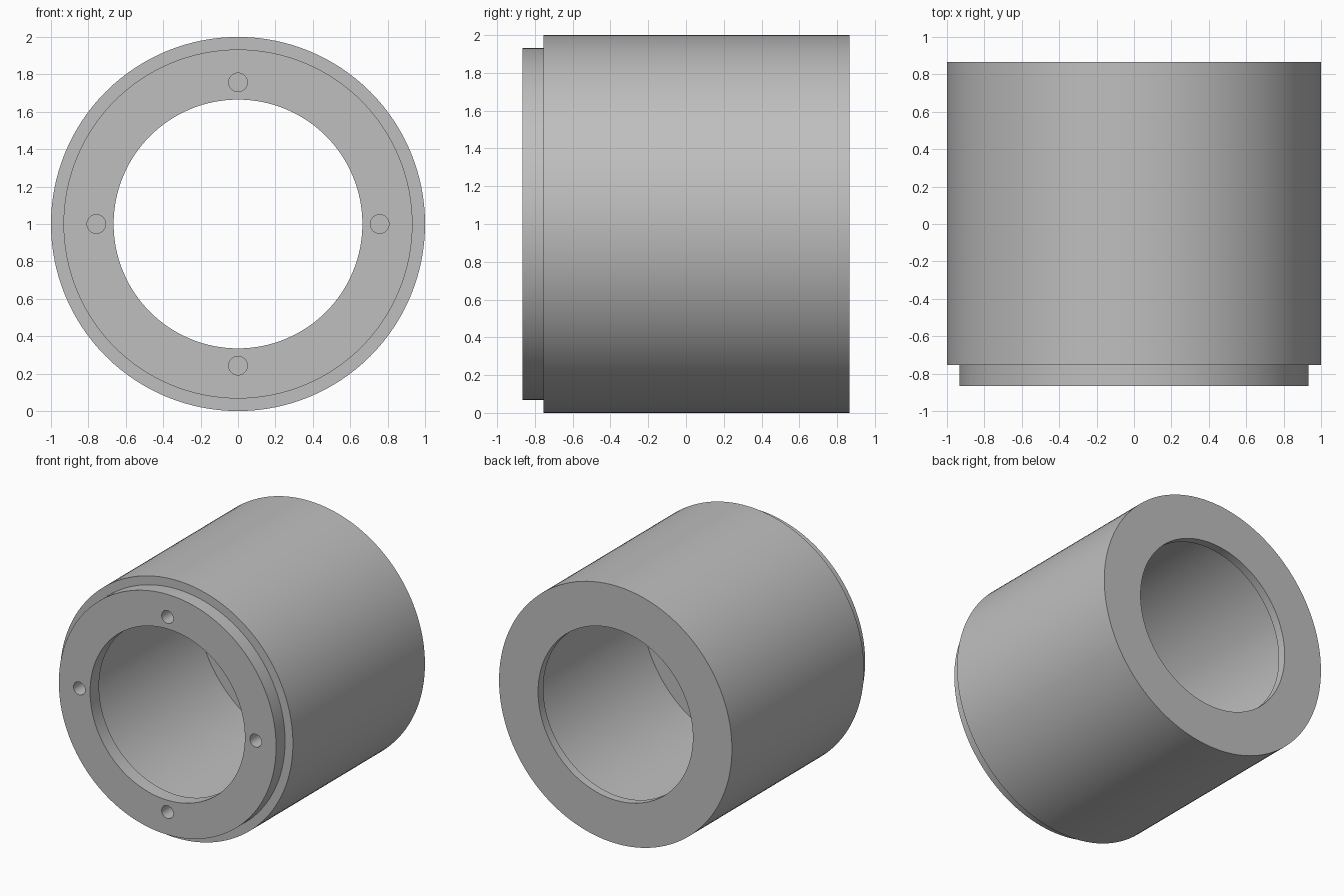
import bpy, bmesh, math
from mathutils import Matrix, Vector

cube = bpy.data.objects.get("Cube")
if cube:
    bpy.data.objects.remove(cube, do_unlink=True)

SEGMENTS = 128
FRONT, BACK = -0.865, 0.865
SHOULDER = -0.755           # step on the outside, also the inner face of the front wall
BACK_WALL = 0.80            # inner face of the back wall
OUTER, SPIGOT, CAVITY, BORE = 1.0, 0.933, 0.915, 0.665
HOLE_CIRCLE, HOLE_RADIUS = 0.757, 0.05

grey = bpy.data.materials.new("plain grey")
grey.use_nodes = True
colour = (0.52, 0.52, 0.52, 1)
grey.diffuse_color = colour
grey.node_tree.nodes["Principled BSDF"].inputs["Base Color"].default_value = colour


def add_object(name, bm):
    bmesh.ops.recalc_face_normals(bm, faces=bm.faces)
    mesh = bpy.data.meshes.new(name)
    bm.to_mesh(mesh)
    bm.free()
    mesh.materials.append(grey)
    obj = bpy.data.objects.new(name, mesh)
    bpy.context.collection.objects.link(obj)
    return obj


# Hollow sleeve: closed (radius, y) profile turned around the y axis
profile = [(BORE, FRONT), (SPIGOT, FRONT), (SPIGOT, SHOULDER), (OUTER, SHOULDER),
           (OUTER, BACK), (BORE, BACK), (BORE, BACK_WALL), (CAVITY, BACK_WALL),
           (CAVITY, SHOULDER), (BORE, SHOULDER)]
bm = bmesh.new()
rings = []
for i in range(SEGMENTS):
    a = 2 * math.pi * i / SEGMENTS
    rings.append([bm.verts.new((r * math.cos(a), y, 1 + r * math.sin(a))) for r, y in profile])
for i, ring in enumerate(rings):
    following = rings[(i + 1) % SEGMENTS]
    for j in range(len(profile)):
        k = (j + 1) % len(profile)
        bm.faces.new((ring[j], ring[k], following[k], following[j]))
sleeve = add_object("hollow_sleeve", bm)

# Four screw holes through the front wall
bm = bmesh.new()
for i in range(4):
    a = math.pi / 2 * i
    centre = Vector((HOLE_CIRCLE * math.cos(a), (FRONT + SHOULDER) / 2, 1 + HOLE_CIRCLE * math.sin(a)))
    bmesh.ops.create_cone(bm, cap_ends=True, segments=32, radius1=HOLE_RADIUS, radius2=HOLE_RADIUS,
                          depth=0.2, matrix=Matrix.Translation(centre) @ Matrix.Rotation(math.pi / 2, 4, "X"))
cutter = add_object("hole_cutter", bm)
cutter.hide_render = True

cut = sleeve.modifiers.new("screw holes", "BOOLEAN")
cut.operation = "DIFFERENCE"
cut.solver = "EXACT"
cut.object = cutter
bpy.ops.object.select_all(action="DESELECT")
bpy.context.view_layer.objects.active = sleeve
sleeve.select_set(True)
bpy.ops.object.modifier_apply(modifier=cut.name)
bpy.data.objects.remove(cutter, do_unlink=True)
bpy.ops.object.shade_smooth_by_angle(angle=math.radians(30))
